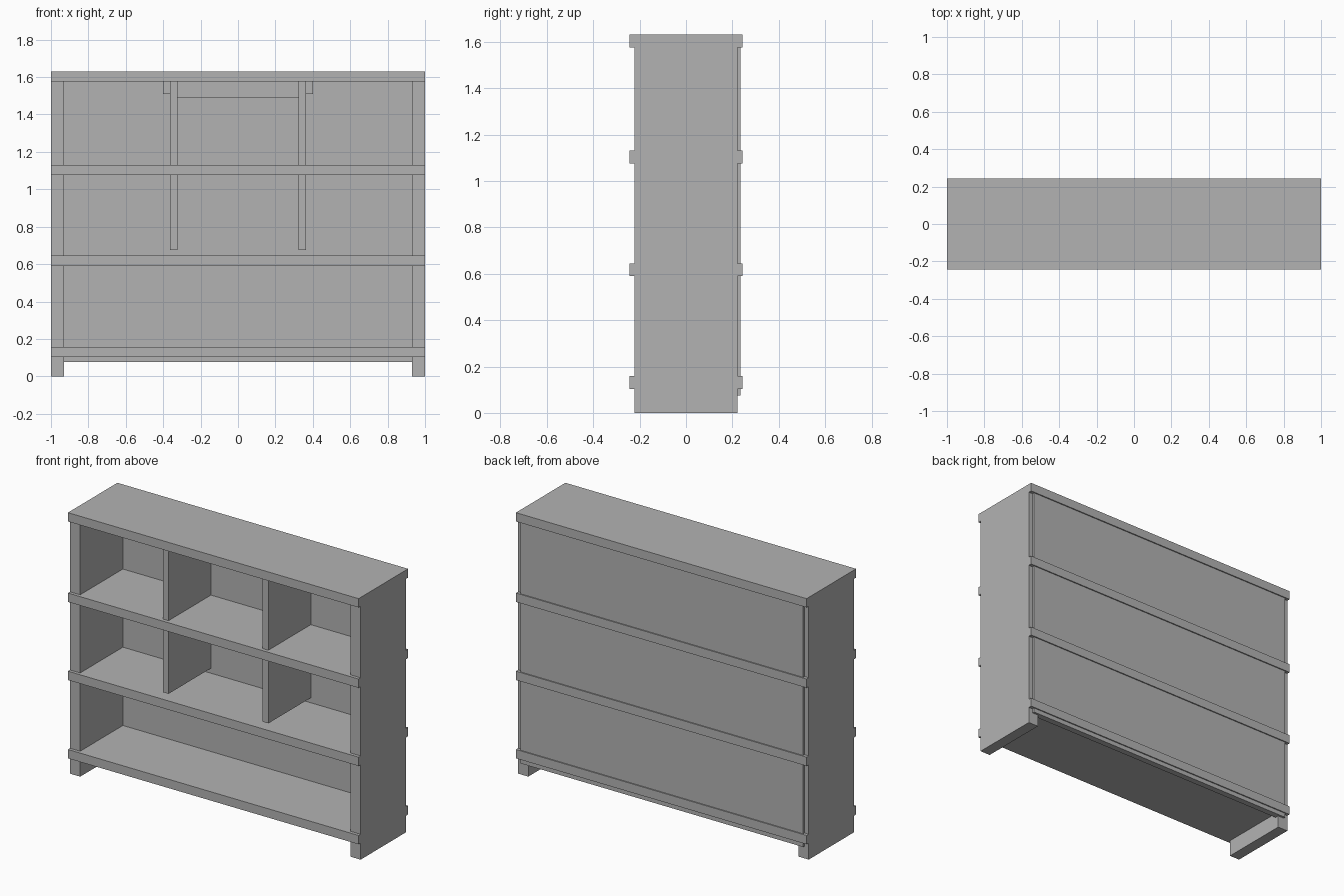
import bpy

if "Cube" in bpy.data.objects:
    bpy.data.objects.remove(bpy.data.objects["Cube"])

grey = bpy.data.materials.new("plain_grey")
grey.diffuse_color = (0.45, 0.45, 0.45, 1)
grey.use_nodes = True
grey.node_tree.nodes["Principled BSDF"].inputs["Base Color"].default_value = grey.diffuse_color


def box(name, x, y, z):
    """Axis-aligned board from (min, max) ranges."""
    bpy.ops.mesh.primitive_cube_add(size=1, location=[(a + b) / 2 for a, b in (x, y, z)])
    ob = bpy.context.object
    ob.name = name
    ob.scale = [b - a for a, b in (x, y, z)]
    bpy.ops.object.transform_apply(location=False, rotation=False, scale=True)
    ob.data.materials.append(grey)
    return ob


def mirrored_pair(name, x, y, z):
    box(name + "_right", x, y, z)
    box(name + "_left", (-x[1], -x[0]), y, z)


# Four full-width boards that stand proud of the sides
for name, z in (("bottom_shelf", 0.103), ("lower_shelf", 0.59),
                ("upper_shelf", 1.076), ("top_board", 1.576)):
    box(name, (-1, 1), (-0.243, 0.243), (z, z + 0.055))

# Side panels reaching the floor as feet
mirrored_pair("side_panel", (0.93, 1), (-0.223, 0.222), (0, 1.6))

# Back panel, slightly narrower than the case
box("back_panel", (-0.972, 0.972), (0.197, 0.236), (0.076, 1.6))

# Dividers in the two upper rows; the lower ones stop above the shelf
mirrored_pair("upper_divider", (0.324, 0.363), (-0.22, 0.2), (1.131, 1.576))
mirrored_pair("lower_divider", (0.324, 0.363), (-0.22, 0.2), (0.676, 1.076))

# Block under the top board with a thin plate between the dividers
box("top_block", (-0.4, 0.4), (-0.03, 0.2), (1.51, 1.576))
box("top_plate", (-0.324, 0.324), (-0.03, 0.2), (1.488, 1.51))
